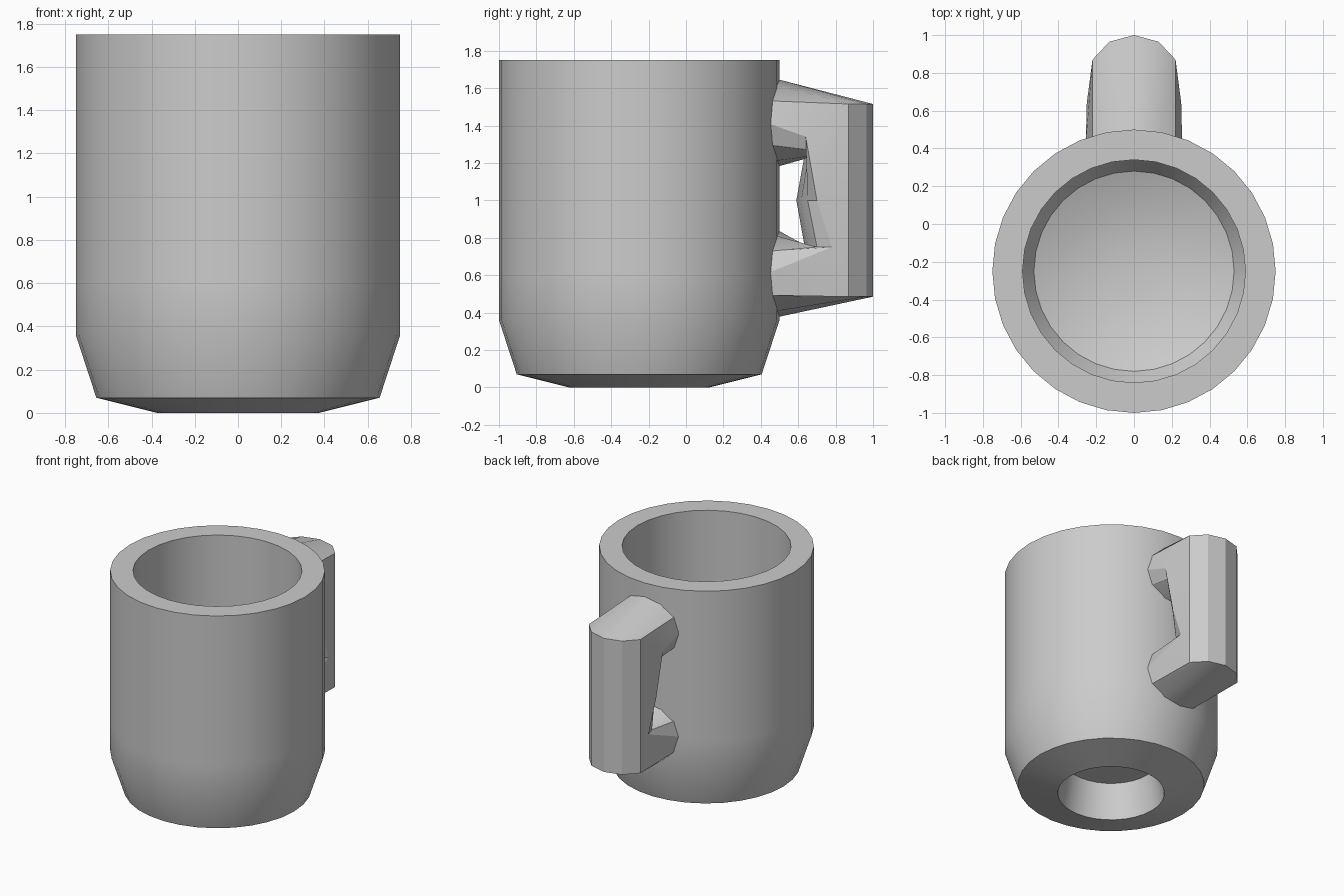
import bpy, bmesh
from math import sin, cos, pi, sqrt, radians

if "Cube" in bpy.data.objects:
    bpy.data.objects.remove(bpy.data.objects["Cube"])

CY, R, SIDES = -0.25, 0.75, 32


def finish(name, bm):
    bmesh.ops.recalc_face_normals(bm, faces=bm.faces)
    me = bpy.data.meshes.new(name)
    bm.to_mesh(me)
    bm.free()
    ob = bpy.data.objects.new(name, me)
    bpy.context.collection.objects.link(ob)
    bpy.ops.object.select_all(action='DESELECT')
    ob.select_set(True)
    bpy.context.view_layer.objects.active = ob
    bpy.ops.object.shade_smooth_by_angle(angle=radians(30))
    return ob


def loft(name, rings):
    # skin consecutive closed rings and cap both ends
    bm = bmesh.new()
    vs = [[bm.verts.new(p) for p in ring] for ring in rings]
    n = len(vs[0])
    for a, b in zip(vs, vs[1:]):
        for i in range(n):
            j = (i + 1) % n
            bm.faces.new((a[i], a[j], b[j], b[i]))
    bm.faces.new(vs[0])
    bm.faces.new(vs[-1])
    return finish(name, bm)


# mug body: recessed base, tapered foot, straight wall, flat rim, bowl-shaped inside
profile = [(0.33, 0.27), (0.375, 0), (0.655, 0.07), (0.75, 0.36), (0.75, 0.6),
           (0.75, 1.75), (0.59, 1.75), (0.59, 0.52), (0.53, 0.43), (0.35, 0.36), (0.12, 0.33)]
loft("mug_body", [[(r * sin(2 * pi * i / SIDES), CY + r * cos(2 * pi * i / SIDES), z)
                   for i in range(SIDES)] for r, z in profile])


# handle: 12-sided tube lofted from the upper root, down the grip, to the lower root
def mirror_ring(half):
    return half + [(-x, y, z) for x, y, z in half[-2:0:-1]]


def root(zc, sign):
    pts = []
    for i in range(7):
        a = pi * i / 6
        x = 0.255 * sin(a)
        pts.append((x, CY + sqrt(R * R - x * x) - 0.02, zc + sign * 0.236 * cos(a)))
    return mirror_ring(pts)


def grip(z, inner):
    outer = [(0, 1.0, z), (0.13, 0.965, z), (0.22, 0.87, z)]
    return mirror_ring(outer + inner)


upper = grip(1.515, [(0.25, 0.64, 1.34), (0.21, 0.66, 1.27), (0.12, 0.65, 1.235), (0, 0.63, 1.22)])
middle = grip(1.0, [(0.235, 0.70, 1.0), (0.19, 0.65, 1.0), (0.11, 0.615, 1.0), (0, 0.59, 1.0)])
lower = grip(0.485, [(0.225, 0.78, 0.75), (0.20, 0.70, 0.75), (0.12, 0.655, 0.75), (0, 0.635, 0.75)])
loft("handle", [root(1.414, 1), upper, middle, lower, root(0.61, -1)])
